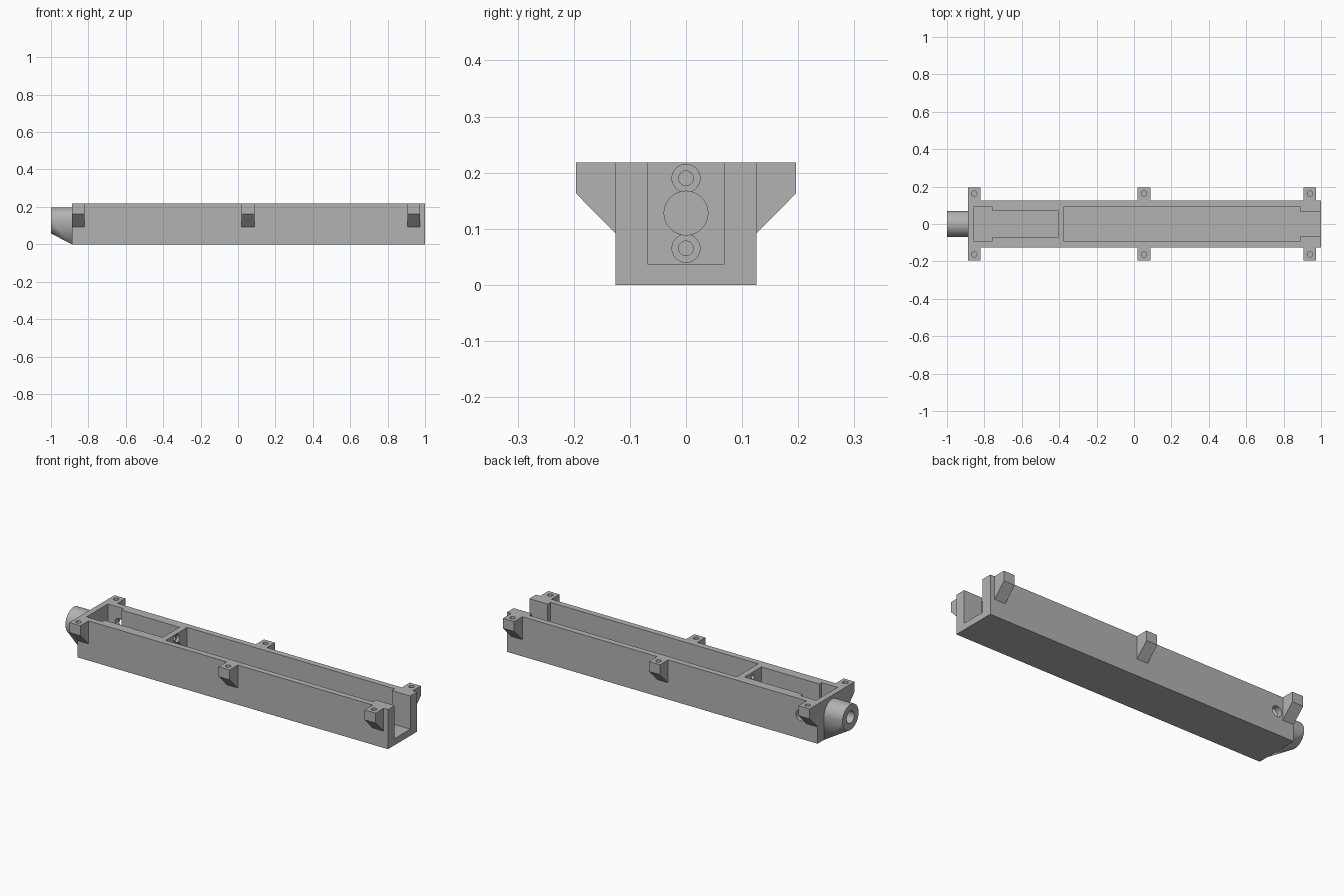
import bpy, bmesh, math
from mathutils import Matrix, Vector

cube = bpy.data.objects.get("Cube")
if cube:
    bpy.data.objects.remove(cube, do_unlink=True)

grey = bpy.data.materials.new("plain grey")
grey.use_nodes = True
grey.diffuse_color = (0.45, 0.45, 0.45, 1)
grey.node_tree.nodes["Principled BSDF"].inputs["Base Color"].default_value = grey.diffuse_color

START, END = -0.888, 1.0      # housing ends along x
HALF, TOP, FLOOR = 0.126, 0.218, 0.036
AXIS = 0.128                  # height of the nose and cable holes
TAB_W = 0.067


def finish(name, bm):
    bmesh.ops.recalc_face_normals(bm, faces=bm.faces)
    mesh = bpy.data.meshes.new(name)
    bm.to_mesh(mesh)
    bm.free()
    mesh.materials.append(grey)
    obj = bpy.data.objects.new(name, mesh)
    bpy.context.collection.objects.link(obj)
    return obj


def box(name, x0, x1, half, z0, z1):
    bm = bmesh.new()
    size = Matrix.Diagonal((x1 - x0, 2 * half, z1 - z0, 1))
    place = Matrix.Translation(((x0 + x1) / 2, 0, (z0 + z1) / 2))
    bmesh.ops.create_cube(bm, size=1, matrix=place @ size)
    return finish(name, bm)


def rod(name, a, b, radius):
    a, b = Vector(a), Vector(b)
    turn = (b - a).to_track_quat('Z', 'Y').to_matrix().to_4x4()
    bm = bmesh.new()
    bmesh.ops.create_cone(bm, cap_ends=True, segments=48, radius1=radius, radius2=radius,
                          depth=(b - a).length, matrix=Matrix.Translation((a + b) / 2) @ turn)
    return finish(name, bm)


def cut(target, cutter):
    cutter.hide_render = True
    mod = target.modifiers.new("cut", 'BOOLEAN')
    mod.operation, mod.solver, mod.object = 'DIFFERENCE', 'EXACT', cutter
    bpy.context.view_layer.objects.active = target
    bpy.ops.object.modifier_apply(modifier=mod.name)
    bpy.data.objects.remove(cutter, do_unlink=True)


def smooth(obj):
    bpy.ops.object.select_all(action='DESELECT')
    obj.select_set(True)
    bpy.context.view_layer.objects.active = obj
    bpy.ops.object.shade_smooth_by_angle(angle=math.radians(30))


# Long open-topped housing with a rear chamber, a main tray and an end slot
housing = box("housing", START, END, HALF, 0, TOP)
for x0, x1, half in ((-0.856, -0.76, 0.093), (-0.80, -0.407, 0.073),
                     (-0.374, 0.888, 0.093), (0.8, 1.1, 0.068)):
    cut(housing, box("pocket", x0, x1, half, FLOOR, 0.3))

# Cable hole and two counterbored screw holes through the divider
cut(housing, rod("cable_hole", (-0.45, 0, AXIS), (-0.3, 0, AXIS), 0.039))
for z in (0.065, 0.19):
    cut(housing, rod("screw_hole", (-0.45, 0, z), (-0.3, 0, z), 0.013))
    cut(housing, rod("counterbore", (-0.389, 0, z), (-0.3, 0, z), 0.025))

# Round hole in the back wall of the rear chamber
cut(housing, rod("side_hole", (-0.785, 0.08, AXIS), (-0.785, 0.2, AXIS), 0.029))
smooth(housing)

# Nose: a cylinder hulled down to the bottom edge of the housing
bm = bmesh.new()
R = 0.07
for x in (-1, START):
    for i in range(64):
        t = math.tau * i / 64
        bm.verts.new((x, R * math.cos(t), AXIS + R * math.sin(t)))
for y in (-R, R):
    bm.verts.new((START, y, 0))
bmesh.ops.convex_hull(bm, input=bm.verts)
bmesh.ops.dissolve_limit(bm, angle_limit=0.01, verts=bm.verts, edges=bm.edges)
nose = finish("nose", bm)
cut(nose, rod("bore", (-1.1, 0, AXIS), (START + 0.01, 0, AXIS), 0.033))
smooth(nose)

# Six mounting tabs with chamfered undersides and blind screw holes
for place, x in (("rear", START), ("middle", 0.02), ("front", 0.907)):
    for side, s in (("left", 1), ("right", -1)):
        bm = bmesh.new()
        profile = ((HALF, TOP), (0.196, TOP), (0.196, 0.163), (HALF, 0.092))
        face = bm.faces.new([bm.verts.new((x, s * y, z)) for y, z in profile])
        side_wall = bmesh.ops.extrude_face_region(bm, geom=[face])
        verts = [v for v in side_wall["geom"] if isinstance(v, bmesh.types.BMVert)]
        bmesh.ops.translate(bm, verts=verts, vec=(TAB_W, 0, 0))
        tab = finish(f"{place}_tab_{side}", bm)
        mid, y = x + TAB_W / 2, s * 0.163
        cut(tab, rod("tab_hole", (mid, y, 0.16), (mid, y, 0.3), 0.014))
        smooth(tab)
